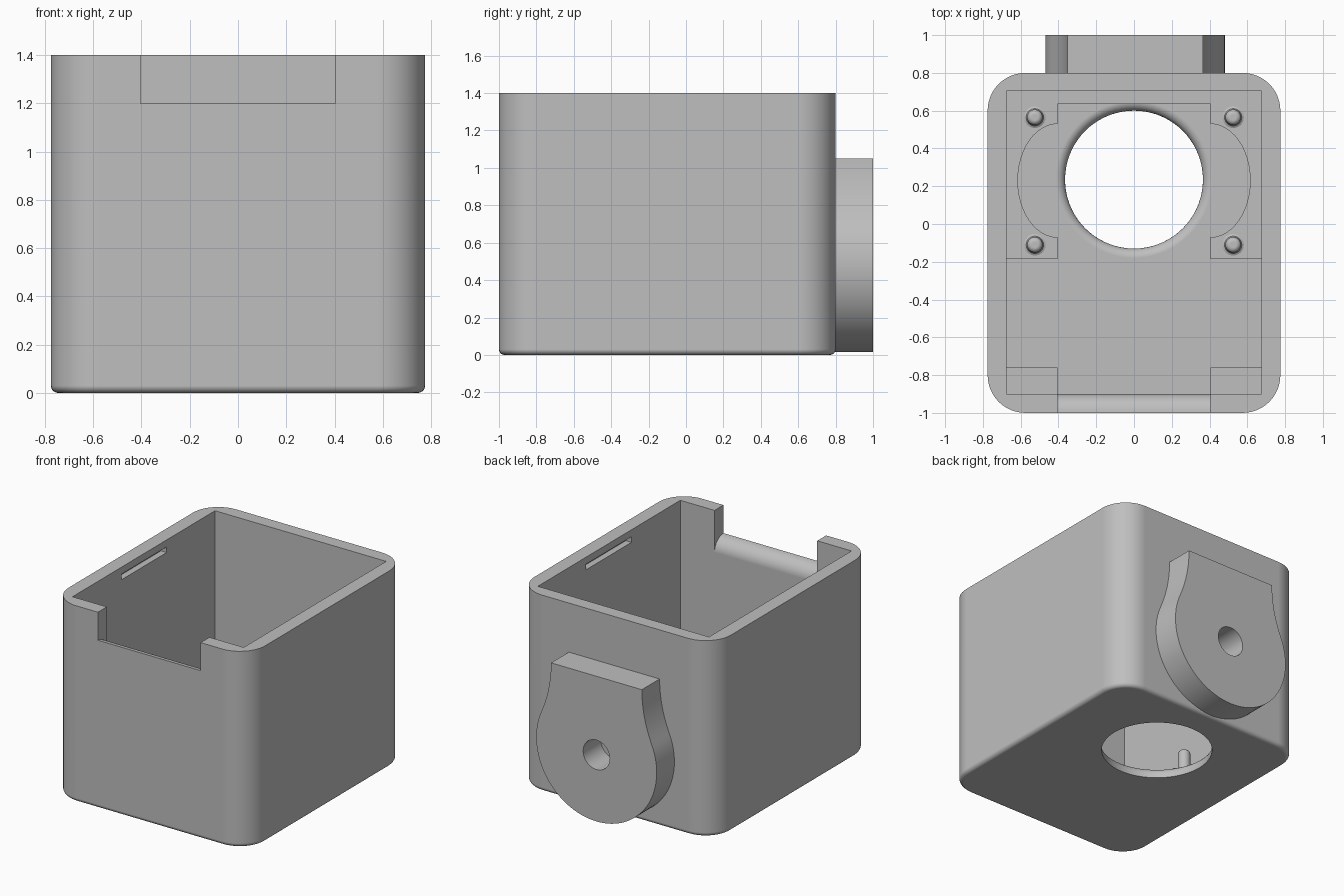
import bpy, bmesh, math
from math import pi, cos, sin

old = bpy.data.objects.get("Cube")
if old:
    bpy.data.objects.remove(old, do_unlink=True)

grey = bpy.data.materials.new("plain_grey")
grey.use_nodes = True
COLOR = (0.52, 0.52, 0.52, 1)
grey.diffuse_color = COLOR
grey.node_tree.nodes["Principled BSDF"].inputs["Base Color"].default_value = COLOR

WALL = 0.1
FLOOR = 0.08
PAD = 0.15


def loft(name, rings):
    """Closed solid through equal-length rings of 3D points."""
    bm = bmesh.new()
    loops = [[bm.verts.new(p) for p in ring] for ring in rings]
    n = len(loops[0])
    for a, b in zip(loops, loops[1:]):
        for i in range(n):
            j = (i + 1) % n
            bm.faces.new((a[i], a[j], b[j], b[i]))
    bm.faces.new(loops[0][::-1])
    bm.faces.new(loops[-1])
    bmesh.ops.recalc_face_normals(bm, faces=bm.faces)
    mesh = bpy.data.meshes.new(name)
    bm.to_mesh(mesh)
    bm.free()
    mesh.materials.append(grey)
    obj = bpy.data.objects.new(name, mesh)
    bpy.context.collection.objects.link(obj)
    return obj


def prism(name, profile, axis, lo, hi):
    """Extrude a 2D profile along x, y or z."""
    place = {"x": lambda p, t: (t, p[0], p[1]),
             "y": lambda p, t: (p[0], t, p[1]),
             "z": lambda p, t: (p[0], p[1], t)}[axis]
    return loft(name, [[place(p, t) for p in profile] for t in (lo, hi)])


def lathe(name, profile, x, y, steps):
    """Turn (radius, z) points about a vertical axis."""
    return loft(name, [[(x + r * cos(2 * pi * i / steps), y + r * sin(2 * pi * i / steps), z)
                        for i in range(steps)] for r, z in profile])


def arc(cx, cy, rx, ry, start, end, steps):
    angles = [math.radians(start + (end - start) * i / steps) for i in range(steps + 1)]
    return [(cx + rx * cos(a), cy + ry * sin(a)) for a in angles]


def rect(x0, x1, y0, y1):
    return [(x0, y0), (x1, y0), (x1, y1), (x0, y1)]


def rounded_rect(hx, y0, y1, r, inset):
    pts = []
    for cx, cy, start in ((hx - r, y1 - r, 0), (r - hx, y1 - r, 90),
                          (r - hx, y0 + r, 180), (hx - r, y0 + r, 270)):
        pts += arc(cx, cy, r - inset, r - inset, start, start + 90, 12)
    return pts


def cut(target, cutter):
    mod = target.modifiers.new("cut", "BOOLEAN")
    mod.operation = "DIFFERENCE"
    mod.solver = "EXACT"
    mod.object = cutter
    bpy.context.view_layer.objects.active = target
    bpy.ops.object.modifier_apply(modifier=mod.name)
    bpy.data.objects.remove(cutter, do_unlink=True)


def smooth(obj):
    bpy.ops.object.select_all(action="DESELECT")
    obj.select_set(True)
    bpy.context.view_layer.objects.active = obj
    bpy.ops.object.shade_smooth_by_angle(angle=math.radians(32))
    obj.modifiers.new("flat_normals", "WEIGHTED_NORMAL").keep_sharp = True


# Box with rounded corners and a softened bottom edge
SOFT = 0.03
rings = []
for inset, z in arc(SOFT, SOFT, SOFT, SOFT, 270, 180, 5):
    rings.append([(x, y, z) for x, y in rounded_rect(0.775, -1, 0.8, 0.2, inset)])
rings.append([(x, y, 1.4) for x, y in rounded_rect(0.775, -1, 0.8, 0.2, 0)])
box = loft("box", rings)

# Inner cavity
cut(box, prism("cavity", rect(-0.675, 0.675, -0.9, 0.705), "z", FLOOR, 1.6))

# Front notch with a rounded inner sill
sill = [(-1.1, 1.2)] + arc(-1, 1.1, WALL, WALL, 90, 0, 10) + [(-0.8, 1.1), (-0.8, 1.6), (-1.1, 1.6)]
cut(box, prism("notch", sill, "x", -0.405, 0.405))

# Catch slots inside both side walls
for side in (-1, 1):
    slot = rect(*sorted((side * 0.6, side * 0.72)), -0.35, 0.16)
    cut(box, prism("slot", slot, "z", 1.31, 1.35))

# Floor opening, flared at its upper edge
flare = [(0.415 - x, z) for x, z in arc(0, FLOOR - 0.05, 0.05, 0.05, 0, 90, 6)]
cut(box, lathe("opening", [(0.365, -0.1)] + flare + [(0.415, 0.12)], 0, 0.235, 72))
smooth(box)

# Raised rear floor pads, with curved reliefs around the opening
half = [(0.405, 0.635)] + arc(0.405, 0.23, 0.21, 0.3, 90, -90, 24) \
    + [(0.405, -0.185), (0.7, -0.185), (0.7, 0.73)]
outline = half + [(-x, y) for x, y in reversed(half)]
smooth(prism("rear_floor_pads", outline, "z", 0.04, PAD))

for side, label in ((1, "left"), (-1, "right")):
    # Front corner pads
    corner = rect(*sorted((side * 0.405, side * 0.7)), -0.93, -0.76)
    prism(label + "_front_pad", corner, "z", 0.04, PAD)
    # Locating posts with a flared foot and a rounded tip
    for y, end in ((0.565, "rear"), (-0.11, "middle")):
        post = [(0.057, PAD - 0.02), (0.057, PAD), (0.046, PAD + 0.006), (0.041, PAD + 0.018)]
        post += arc(0.016, 0.315, 0.025, 0.025, 0, 90, 5)
        smooth(lathe(label + "_" + end + "_post", post, side * 0.525, y, 24))

# Rear mounting lug: round below, narrowing through a concave neck to a flat top
CX, CZ, R, NECK, TOP = 0.006, 0.49, 0.475, 0.92, 1.05
tangent = math.degrees(math.asin((TOP - CZ) / (R + NECK)))
right = arc(0, CZ, R, R, -90, tangent, 32) \
    + arc(0.358 + NECK, TOP, NECK, NECK, 180 + tangent, 180, 10)[1:]
shape = right + [(-x, z) for x, z in reversed(right[1:])]
lug = prism("mounting_lug", [(x + CX, z) for x, z in shape], "y", 0.79, 1)
cut(lug, prism("lug_hole", arc(CX, CZ, 0.105, 0.105, 0, 351, 39), "y", 0.7, 1.1))
smooth(lug)
